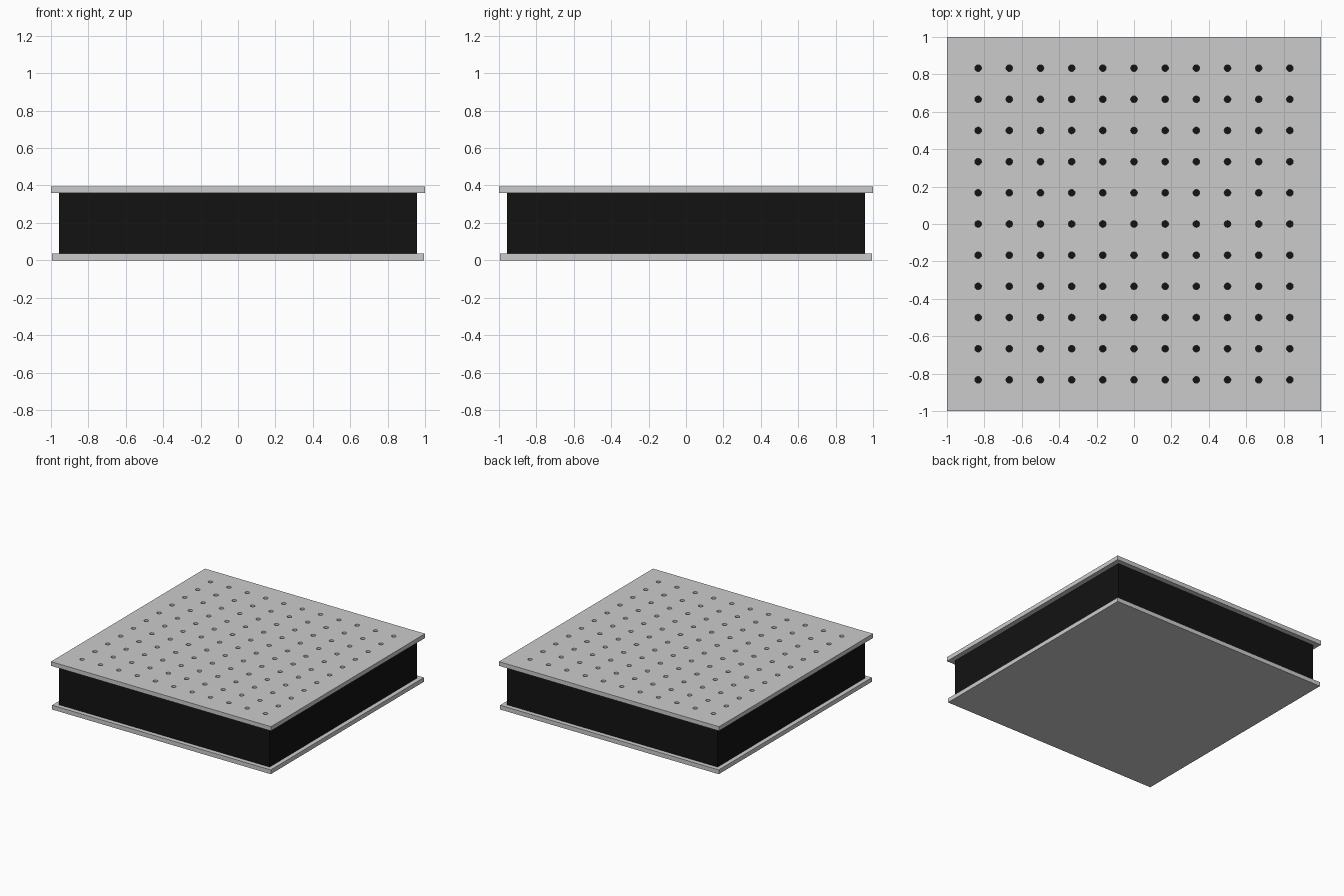
import bpy, bmesh
from mathutils import Matrix

if "Cube" in bpy.data.objects:
    bpy.data.objects.remove(bpy.data.objects["Cube"])

HOLES, PITCH, RADIUS = 11, 1 / 6, 0.018
TOP, PLATE = 0.394, 0.035


def slab(name, half, z0, z1):
    """Square slab centred on the z axis."""
    bpy.ops.mesh.primitive_cube_add(size=1, location=(0, 0, (z0 + z1) / 2))
    ob = bpy.context.object
    ob.name = name
    ob.scale = (2 * half, 2 * half, z1 - z0)
    bpy.ops.object.transform_apply(location=True, rotation=False, scale=True)
    return ob


# Bottom skin, dark core and top skin
slab("bottom_plate", 0.994, 0, PLATE)
core = slab("core", 0.958, PLATE, TOP - PLATE)
top = slab("top_plate", 1.0, TOP - PLATE, TOP)

black = bpy.data.materials.new("black")
black.diffuse_color = (0.006, 0.006, 0.006, 1)
black.use_nodes = True
black.node_tree.nodes["Principled BSDF"].inputs["Base Color"].default_value = black.diffuse_color
core.data.materials.append(black)

# Grid of cylinders that drills the mounting holes
bm = bmesh.new()
for i in range(HOLES):
    for j in range(HOLES):
        x, y = ((k - (HOLES - 1) / 2) * PITCH for k in (i, j))
        bmesh.ops.create_cone(bm, cap_ends=True, segments=16, radius1=RADIUS,
                              radius2=RADIUS, depth=0.2,
                              matrix=Matrix.Translation((x, y, TOP)))
mesh = bpy.data.meshes.new("hole_cutter")
bm.to_mesh(mesh)
bm.free()
cutter = bpy.data.objects.new("hole_cutter", mesh)
bpy.context.collection.objects.link(cutter)
cutter.hide_render = True

# Drill the top plate, then discard the cutter
drill = top.modifiers.new("holes", 'BOOLEAN')
drill.operation = 'DIFFERENCE'
drill.solver = 'EXACT'
drill.object = cutter
bpy.context.view_layer.objects.active = top
bpy.ops.object.modifier_apply(modifier=drill.name)
bpy.data.objects.remove(cutter)
bpy.ops.object.shade_smooth_by_angle()
